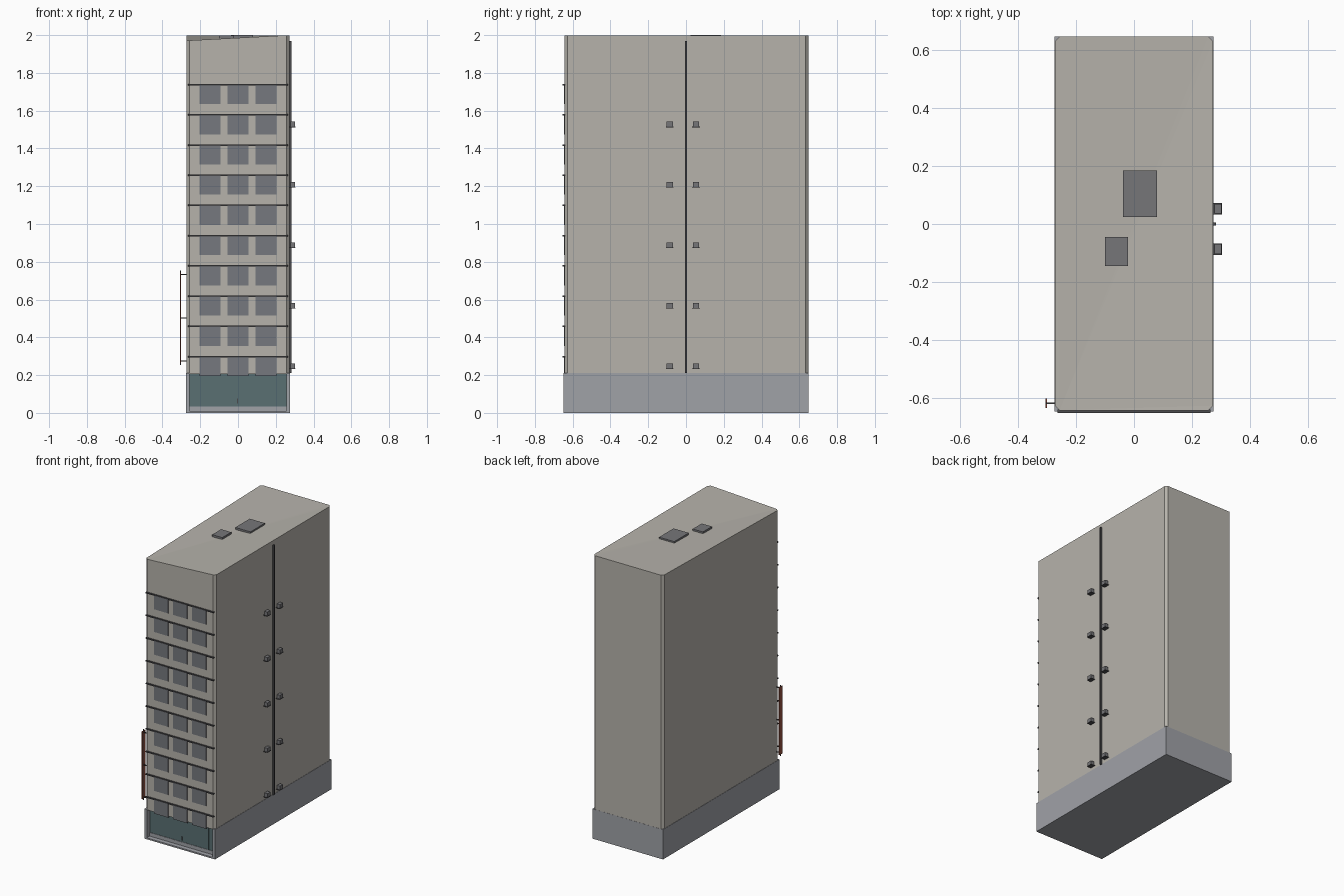
import bpy, bmesh

if "Cube" in bpy.data.objects:
    bpy.data.objects.remove(bpy.data.objects["Cube"])

def mat(name, rgb):
    m = bpy.data.materials.new(name)
    m.diffuse_color = (*rgb, 1)
    m.use_nodes = True
    m.node_tree.nodes["Principled BSDF"].inputs["Base Color"].default_value = m.diffuse_color
    return m

WALL = mat("wall", (0.47, 0.45, 0.41))
BASE = mat("base", (0.35, 0.36, 0.39))
PANE = mat("pane", (0.18, 0.19, 0.21))
GLASS = mat("shop_glass", (0.10, 0.16, 0.17))
DARK = mat("dark_metal", (0.07, 0.07, 0.075))
UNIT = mat("unit_grey", (0.18, 0.18, 0.19))
RED = mat("sign_red", (0.30, 0.08, 0.05))

def finish(name, bm, m):
    bmesh.ops.recalc_face_normals(bm, faces=bm.faces)
    me = bpy.data.meshes.new(name)
    bm.to_mesh(me)
    bm.free()
    me.materials.append(m)
    ob = bpy.data.objects.new(name, me)
    bpy.context.collection.objects.link(ob)
    return ob

def boxes(name, spans, m):
    """One object from a list of (x0, x1, y0, y1, z0, z1) boxes."""
    bm = bmesh.new()
    for x0, x1, y0, y1, z0, z1 in spans:
        vs = bmesh.ops.create_cube(bm, size=1)["verts"]
        for v in vs:
            v.co.x = x1 if v.co.x > 0 else x0
            v.co.y = y1 if v.co.y > 0 else y0
            v.co.z = z1 if v.co.z > 0 else z0
    return finish(name, bm, m)

def prism(name, pts, z0, top, m, fan=False):
    """Extrude a plan outline; top(x, y) gives the height of each corner."""
    bm = bmesh.new()
    lo = [bm.verts.new((x, y, z0)) for x, y in pts]
    hi = [bm.verts.new((x, y, top(x, y))) for x, y in pts]
    n = len(pts)
    bm.faces.new(lo[::-1])
    for i in range(n):
        j = (i + 1) % n
        bm.faces.new((lo[i], lo[j], hi[j], hi[i]))
    if fan:
        for i in range(1, n - 1):
            bm.faces.new((hi[0], hi[i], hi[i + 1]))
    else:
        bm.faces.new(hi)
    return finish(name, bm, m)

X, YF, YB, C = 0.273, -0.644, 0.648, 0.016
Z1 = 0.21

# Tower with chamfered corners; its front left roof corner dips
outline = [(-X + C, YF), (X - C, YF), (X, YF + C), (X, YB - C),
           (X - C, YB), (-X + C, YB), (-X, YB - C), (-X, YF + C)]
prism("tower", outline, Z1 - 0.005,
      lambda x, y: 1.972 if x < 0 and y < 0 else 1.999, WALL, fan=True)

# Ground floor with a recessed shop front
B, I, YO, YR = 0.275, 0.257, -0.649, -0.608
prism("ground_floor", [(-B, YO), (-I, YO), (-I, YR), (I, YR), (I, YO), (B, YO),
                       (B, 0.649), (-B, 0.649)], 0, lambda x, y: Z1, BASE)
boxes("shop_step", [(-I, I, YO, YR, 0, 0.01)], BASE)
boxes("shop_kickplate", [(-I, I, YR - 0.008, YR, 0.01, 0.035)], BASE)
boxes("shop_glass", [(-I, I, YR - 0.005, YR, 0.035, Z1 - 0.005)], GLASS)
boxes("shop_mullions", [(x - 0.002, x + 0.002, YR - 0.008, YR, 0.035, Z1 - 0.005)
                        for x in (-0.2, -0.125, 0, 0.125, 0.2)], GLASS)
boxes("door_handle", [(-0.005, -0.001, YR - 0.014, YR, 0.05, 0.075)], UNIT)

# Ten floors of windows with a thin ledge above each row
floors = [0.298 + 0.16 * i for i in range(10)]
boxes("windows", [(x - 0.056, x + 0.056, YF - 0.002, YF + 0.005, z - 0.103, z)
                  for z in floors for x in (-0.148, 0, 0.148)], PANE)
boxes("ledges", [(-0.264, 0.264, YF - 0.009, YF + 0.003, z - 0.004, z + 0.004)
                 for z in floors], DARK)

# Roof hatches
boxes("roof_hatches", [(-0.038, 0.08, 0.024, 0.185, 1.975, 2.0),
                       (-0.10, -0.021, -0.145, -0.045, 1.972, 1.997)], UNIT)

# Drain pipe and wall-mounted cooling units on the right side
boxes("drain_pipe", [(X, 0.284, -0.005, 0.005, Z1, 1.97)], DARK)
units, shelves = [], []
for i in range(5):
    z = 0.232 + 0.32 * i
    for y in (-0.087, 0.053):
        units.append((0.279, 0.302, y - 0.017, y + 0.017, z + 0.004, z + 0.03))
        shelves.append((X, 0.304, y - 0.02, y + 0.02, z, z + 0.004))
boxes("cooling_units", units, UNIT)
boxes("unit_shelves", shelves, DARK)

# Vertical blade sign on brackets at the front left
boxes("sign_panel", [(-0.306, -0.301, -0.636, -0.603, 0.265, 0.742)], RED)
boxes("sign_pole", [(-0.306, -0.301, -0.623, -0.617, 0.253, 0.753)], DARK)
boxes("sign_brackets", [(-0.303, -X + 0.003, -0.622, -0.617, z - 0.003, z + 0.003)
                        for z in (0.275, 0.503, 0.732)], DARK)
